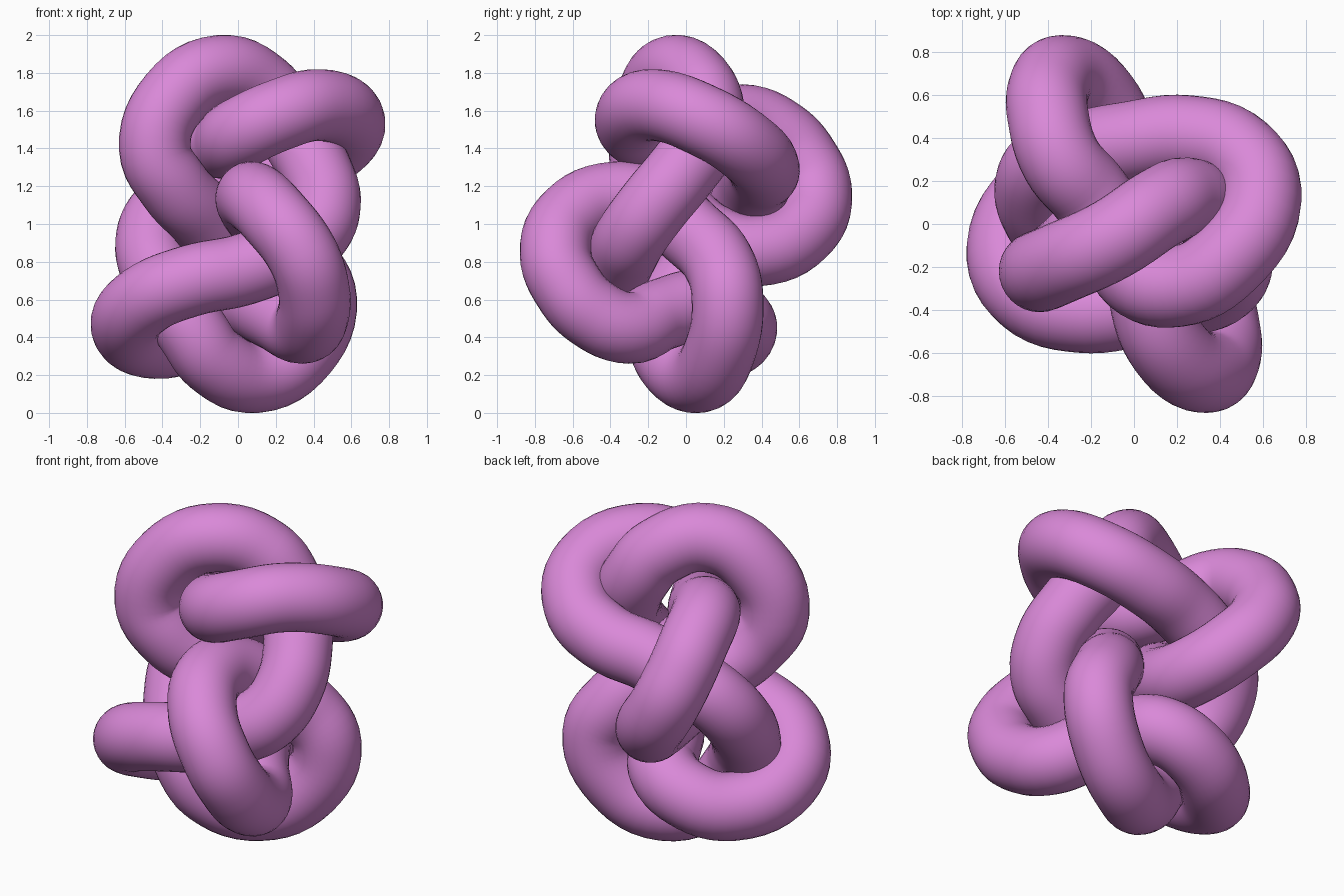
import bpy
from mathutils import Vector

if "Cube" in bpy.data.objects:
    bpy.data.objects.remove(bpy.data.objects["Cube"])

TUBE_RADIUS = 0.19
CENTRE = Vector((0, 0, 1))

# Half of the knot's centre line, relative to the centre of the model
half = [Vector(p) for p in (
    (-.10, -.07, .81), (.13, .08, .72), (.24, .12, .57), (.34, .07, .41),
    (.42, -.03, .27), (.46, -.17, .10), (.40, -.28, -.05), (.27, -.33, -.14),
    (.03, -.38, -.24), (-.25, -.41, -.30), (-.49, -.33, -.40), (-.59, -.11, -.54),
    (-.43, .17, -.63), (-.20, .29, -.57), (-.01, .24, -.48), (.07, .08, -.43),
    (.20, -.13, -.48), (.34, -.30, -.55), (.40, -.50, -.47), (.40, -.62, -.34),
    (.34, -.69, -.16), (.19, -.61, .04), (.08, -.38, .14), (.09, -.15, .09),
    (.20, .03, -.05), (.34, .17, -.20), (.44, .22, -.40), (.34, .18, -.67),
)]
# The other half is the same path mirrored through the centre
path = half + [-p for p in half]

# Closed smooth curve swept with a round section
curve = bpy.data.curves.new("knot", "CURVE")
curve.dimensions = "3D"
curve.resolution_u = 6
curve.bevel_depth = TUBE_RADIUS
curve.bevel_resolution = 14
spline = curve.splines.new("BEZIER")
spline.bezier_points.add(len(path) - 1)
for bp, p in zip(spline.bezier_points, path):
    bp.co = p + CENTRE
    bp.handle_left_type = bp.handle_right_type = "AUTO"
spline.use_cyclic_u = True

knot = bpy.data.objects.new("knot", curve)
bpy.context.collection.objects.link(knot)
bpy.context.view_layer.objects.active = knot
knot.select_set(True)
bpy.ops.object.convert(target="MESH")
knot = bpy.context.object
knot.name = "knot"
bpy.ops.object.shade_smooth()

# Pink-violet colour
mat = bpy.data.materials.new("orchid")
mat.diffuse_color = (0.70, 0.25, 0.69, 1)
mat.use_nodes = True
mat.node_tree.nodes["Principled BSDF"].inputs["Base Color"].default_value = mat.diffuse_color
knot.data.materials.clear()
knot.data.materials.append(mat)
